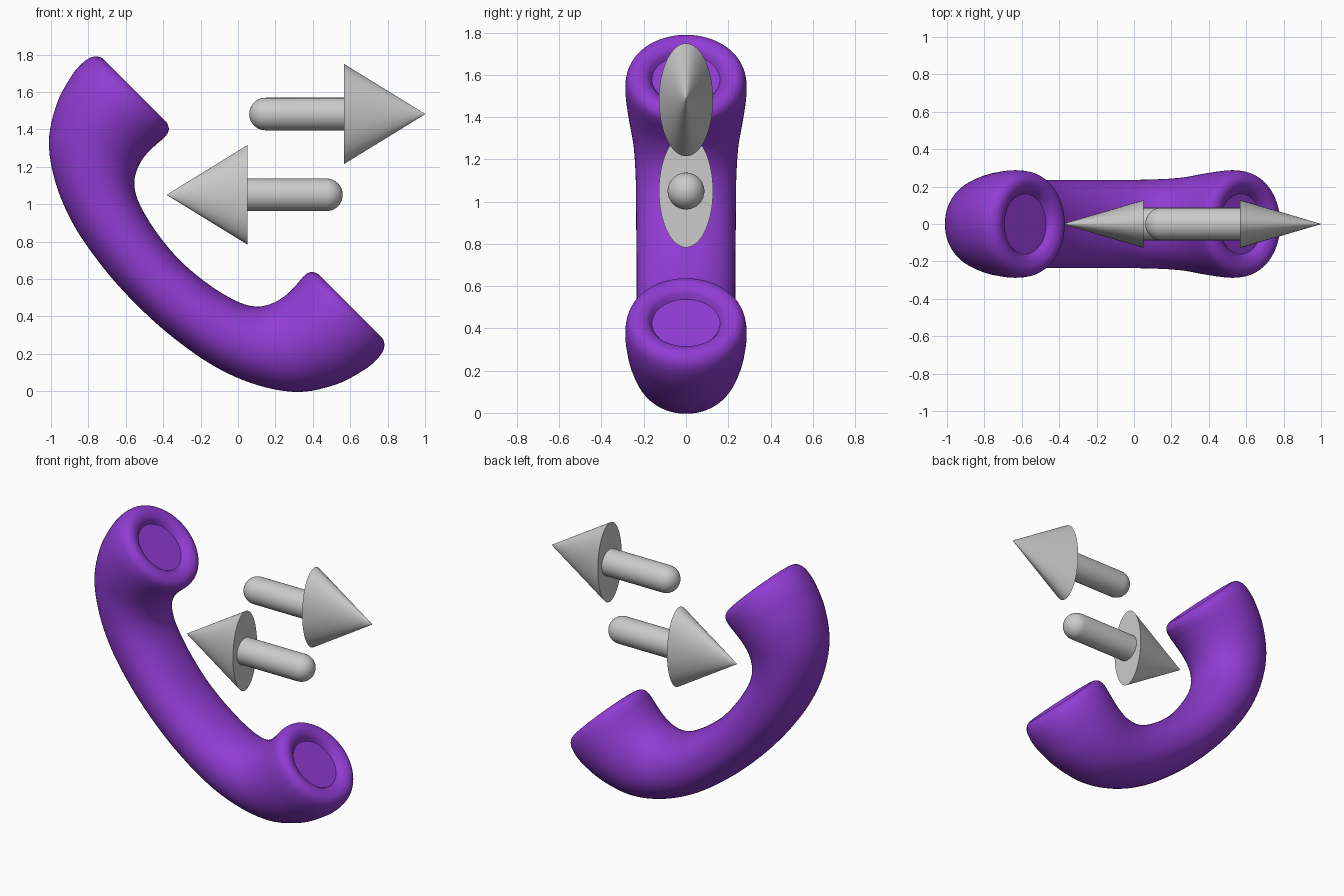
import bpy, bmesh
from math import sin, cos, pi, sqrt, copysign

if "Cube" in bpy.data.objects:
    bpy.data.objects.remove(bpy.data.objects["Cube"])


def loft(name, rings):
    """Skin a list of closed rings and cap both ends."""
    bm = bmesh.new()
    rows = [[bm.verts.new(p) for p in r] for r in rings]
    n = len(rows[0])
    for a, b in zip(rows, rows[1:]):
        for k in range(n):
            bm.faces.new((a[k], a[(k + 1) % n], b[(k + 1) % n], b[k]))
    bm.faces.new(rows[0])
    bm.faces.new(rows[-1])
    bmesh.ops.recalc_face_normals(bm, faces=bm.faces)
    me = bpy.data.meshes.new(name)
    bm.to_mesh(me)
    bm.free()
    ob = bpy.data.objects.new(name, me)
    bpy.context.collection.objects.link(ob)
    bpy.ops.object.select_all(action='DESELECT')
    ob.select_set(True)
    bpy.context.view_layer.objects.active = ob
    bpy.ops.object.shade_smooth_by_angle(angle=0.6)
    return ob


def catmull(pts, steps):
    """Smoothly interpolate a list of tuples."""
    ext = [pts[0]] + pts + [pts[-1]]
    out = []
    for p0, p1, p2, p3 in zip(ext, ext[1:], ext[2:], ext[3:]):
        for s in range(steps):
            t = s / steps
            out.append(tuple(
                0.5 * (2 * b + (c - a) * t + (2 * a - 5 * b + 4 * c - d) * t * t
                       + (3 * b - a - 3 * c + d) * t ** 3)
                for a, b, c, d in zip(p0, p1, p2, p3)))
    return out + [pts[-1]]


# Handset: half of the cross-sections, in a frame tilted by 45 degrees
# (outer u, outer v, inner u, inner v, half width, superellipse exponent)
half = [
    (0.00, -.79, 0.00, -.458, .235, 2.2),
    (0.26, -.776, 0.20, -.440, .235, 2.2),
    (0.53, -.728, 0.37, -.397, .236, 2.15),
    (0.76, -.638, 0.463, -.342, .238, 2.1),
    (0.945, -.506, 0.510, -.27, .248, 2.05),
    (1.058, -.335, 0.530, -.19, .271, 2.0),
    (1.106, -.185, 0.530, -.11, .285, 2.0),
    (1.117, -.095, 0.526, -.06, .287, 2.0),
    (1.107, -.03, 0.530, -.02, .279, 2.0),
    (1.078, .005, 0.552, .005, .258, 2.0),
    (1.040, .014, 0.590, .014, .225, 2.0),
    (1.000, .000, 0.630, .000, .185, 2.0),
    (0.977, -.03, 0.655, -.03, .161, 2.0),
]
full = [(-a, b, -c, d, w, e) for a, b, c, d, w, e in reversed(half[1:])] + half


def section(ou, ov, iu, iv, w, e, n=64):
    ring = []
    for k in range(n):
        c, s = cos(2 * pi * k / n), sin(2 * pi * k / n)
        c = copysign(abs(c) ** (2 / e), c)
        s = copysign(abs(s) ** (2 / e), s)
        u = (ou + iu) / 2 + c * (ou - iu) / 2
        v = (ov + iv) / 2 + c * (ov - iv) / 2
        ring.append((0.015 + (u + v) / sqrt(2), w * s, 1.022 + (v - u) / sqrt(2)))
    return ring


handset = loft("handset", [section(*s) for s in catmull(full, 6)])
purple = bpy.data.materials.new("purple")
purple.diffuse_color = (0.28, 0.045, 0.65, 1)
purple.use_nodes = True
purple.node_tree.nodes["Principled BSDF"].inputs["Base Color"].default_value = purple.diffuse_color
handset.data.materials.append(purple)


# Arrows: round-ended shaft and a flattened cone head
def arrow(name, tail, direction, z, n=64):
    r = 0.087
    prof = [(r - r * cos(a), r * sin(a), r * sin(a))
            for a in [pi / 2 * (k + .1) / 10.1 for k in range(11)]]
    prof.append((0.508, r, r))
    prof += [(0.508 + 0.434 * t, .128 * (1 - t), .267 * (1 - t))
             for t in (0, .25, .5, .75, .9, .995)]
    return loft(name, [[(tail + direction * x, ry * cos(2 * pi * k / n),
                         z + rz * sin(2 * pi * k / n)) for k in range(n)]
                       for x, ry, rz in prof])


arrow("outgoing_arrow", 0.06, 1, 1.482)
arrow("incoming_arrow", 0.56, -1, 1.05)
